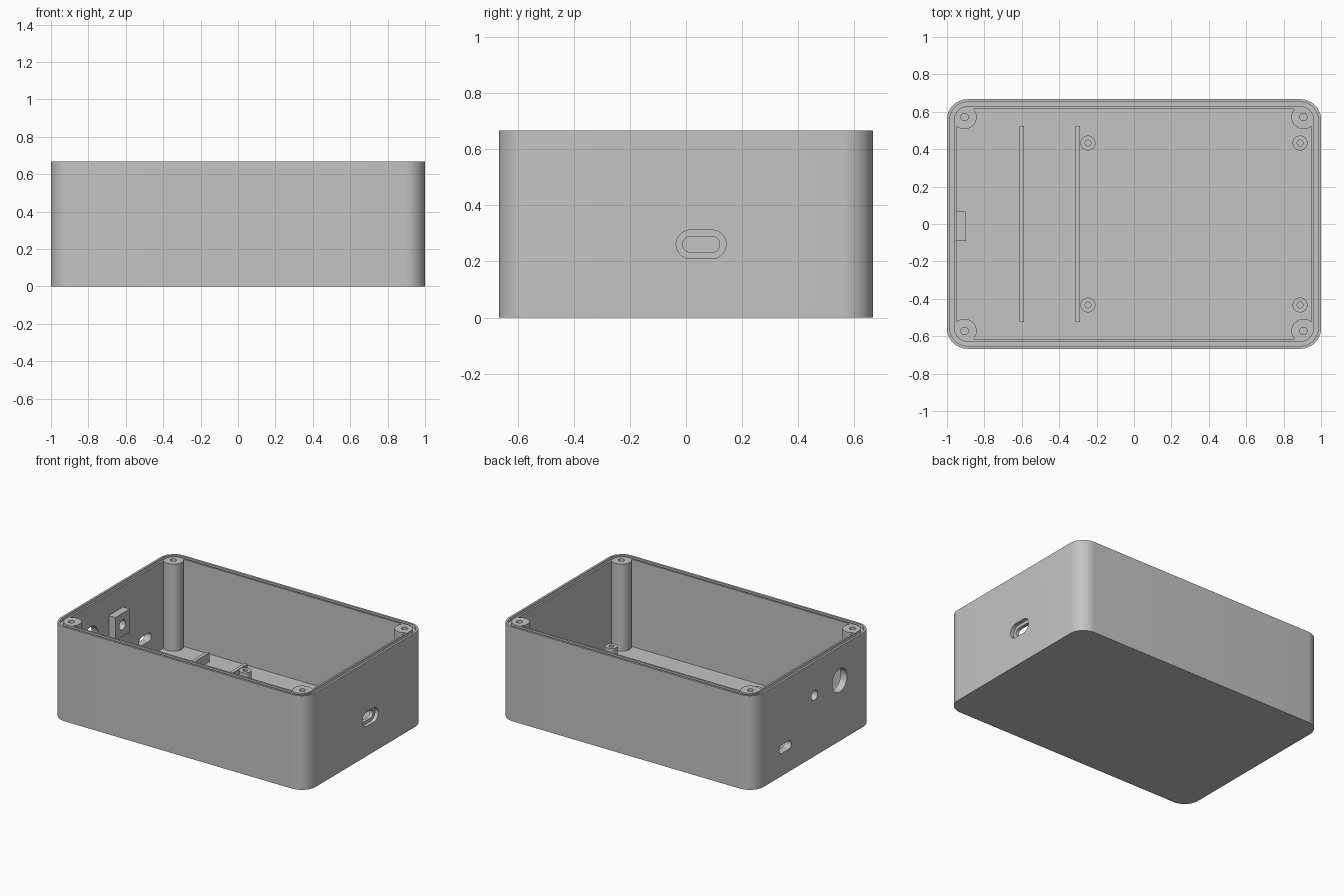
import bpy, bmesh
from math import cos, sin, pi
from mathutils import Matrix, Vector

cube = bpy.data.objects.get("Cube")
if cube:
    bpy.data.objects.remove(cube, do_unlink=True)

grey = bpy.data.materials.new("plain grey")
grey.use_nodes = True
grey.diffuse_color = (0.55, 0.55, 0.55, 1)
grey.node_tree.nodes["Principled BSDF"].inputs["Base Color"].default_value = (0.55, 0.55, 0.55, 1)

HX, HY, H = 1.0, 0.667, 0.667    # half length, half width, height
WALL, FLOOR, RADIUS = 0.051, 0.05, 0.11
ALONG_X = Matrix(((0, 0, 1), (1, 0, 0), (0, 1, 0))).to_4x4()   # profile in y-z, depth in x


def rounded(hx, hy, r, cx=0, cy=0, steps=12):
    """Rounded rectangle outline; a full radius gives a slot or circle."""
    pts = []
    for k, (sx, sy) in enumerate(((1, 1), (-1, 1), (-1, -1), (1, -1))):
        for i in range(steps + 1):
            a = (k + i / steps) * pi / 2
            pts.append((cx + sx * (hx - r) + r * cos(a), cy + sy * (hy - r) + r * sin(a)))
    return pts


def finish(name, bm, matrix=None):
    bmesh.ops.remove_doubles(bm, verts=bm.verts, dist=1e-5)
    if matrix:
        bm.transform(matrix)
    bmesh.ops.recalc_face_normals(bm, faces=bm.faces)
    mesh = bpy.data.meshes.new(name)
    bm.to_mesh(mesh)
    bm.free()
    mesh.materials.append(grey)
    ob = bpy.data.objects.new(name, mesh)
    bpy.context.collection.objects.link(ob)
    return ob


def prism(name, outline, z0, z1, matrix=None):
    bm = bmesh.new()
    low = [bm.verts.new((x, y, z0)) for x, y in outline]
    bmesh.ops.remove_doubles(bm, verts=low, dist=1e-5)
    face = bm.faces.new([v for v in low if v.is_valid])
    ext = bmesh.ops.extrude_face_region(bm, geom=[face])["geom"]
    bmesh.ops.translate(bm, vec=Vector((0, 0, z1 - z0)),
                        verts=[v for v in ext if isinstance(v, bmesh.types.BMVert)])
    return finish(name, bm, matrix)


def ring(name, outer, inner, z0, z1):
    bm = bmesh.new()
    loops = [[bm.verts.new((x, y, z)) for x, y in outline]
             for outline, z in ((outer, z0), (outer, z1), (inner, z1), (inner, z0))]
    n = len(outer)
    for a, b in zip(loops, loops[1:] + loops[:1]):
        for i in range(n):
            j = (i + 1) % n
            bm.faces.new((a[i], a[j], b[j], b[i]))
    return finish(name, bm)


def boolean(target, tool, operation="DIFFERENCE", keep=False):
    tool.hide_render = True
    mod = target.modifiers.new(operation.lower(), "BOOLEAN")
    mod.object, mod.operation, mod.solver = tool, operation, "EXACT"
    bpy.context.view_layer.objects.active = target
    bpy.ops.object.modifier_apply(modifier=mod.name)
    if not keep:
        bpy.data.objects.remove(tool, do_unlink=True)


def smooth(ob):
    bpy.ops.object.select_all(action="DESELECT")
    ob.select_set(True)
    bpy.context.view_layer.objects.active = ob
    bpy.ops.object.shade_smooth_by_angle(angle=0.52)


def inset(d):
    return rounded(HX - d, HY - d, RADIUS - d)


def disc(x, y, r):
    return rounded(r, r, r, x, y, 8)


# Open case
case = prism("case", inset(0), 0, H)
boolean(case, prism("cavity", inset(WALL), FLOOR, H + 0.1))

# Corner screw posts, joined to the walls and drilled
corners = [(sx * 0.906, sy * 0.572) for sx in (-1, 1) for sy in (-1, 1)]
for x, y in corners:
    boolean(case, prism("corner_post", disc(x, y, 0.065), FLOOR - 0.02, H), "UNION")
for x, y in corners:
    boolean(case, prism("screw_hole", disc(x, y, 0.02), H - 0.2, H + 0.1))

# Seal groove in the rim
boolean(case, ring("groove", inset(0.015), inset(0.038), H - 0.022, H + 0.05))

# Recessed slot in the +x wall
boolean(case, prism("slot_recess", rounded(0.089, 0.051, 0.051, 0.054, 0.261),
                    HX - 0.026, HX + 0.1, ALONG_X))
boolean(case, prism("slot_through", rounded(0.066, 0.028, 0.028, 0.054, 0.261),
                    HX - 0.1, HX + 0.1, ALONG_X))

# Round socket hole and small slot in the -x wall
boolean(case, prism("socket_hole", disc(-0.293, 0.43, 0.083), -1.1, -0.9, ALONG_X))
boolean(case, prism("small_slot", rounded(0.068, 0.03, 0.03, 0.316, 0.19), -1.1, -0.9, ALONG_X))

# Square boss inside the -x wall, with one hole through boss and wall
boss = prism("wall_boss", [(-0.092, 0.35), (0.068, 0.35), (0.068, 0.515), (-0.092, 0.515)],
             -HX + WALL - 0.01, -0.897, ALONG_X)
drill = prism("boss_hole", disc(-0.012, 0.432, 0.035), -1.1, -0.8, ALONG_X)
boolean(boss, drill, keep=True)
boolean(case, drill)
smooth(case)
smooth(boss)

# Floor ribs
for name, x in (("outer_rib", -0.6), ("inner_rib", -0.3)):
    prism(name, [(x - 0.012, -0.52), (x + 0.012, -0.52), (x + 0.012, 0.52), (x - 0.012, 0.52)],
          FLOOR - 0.01, 0.115)

# Board standoffs
for x in (-0.246, 0.888):
    for y in (-0.433, 0.433):
        standoff = prism("board_standoff", disc(x, y, 0.04), FLOOR - 0.01, 0.115)
        boolean(standoff, prism("pilot_hole", disc(x, y, 0.016), FLOOR, 0.2))
        smooth(standoff)
